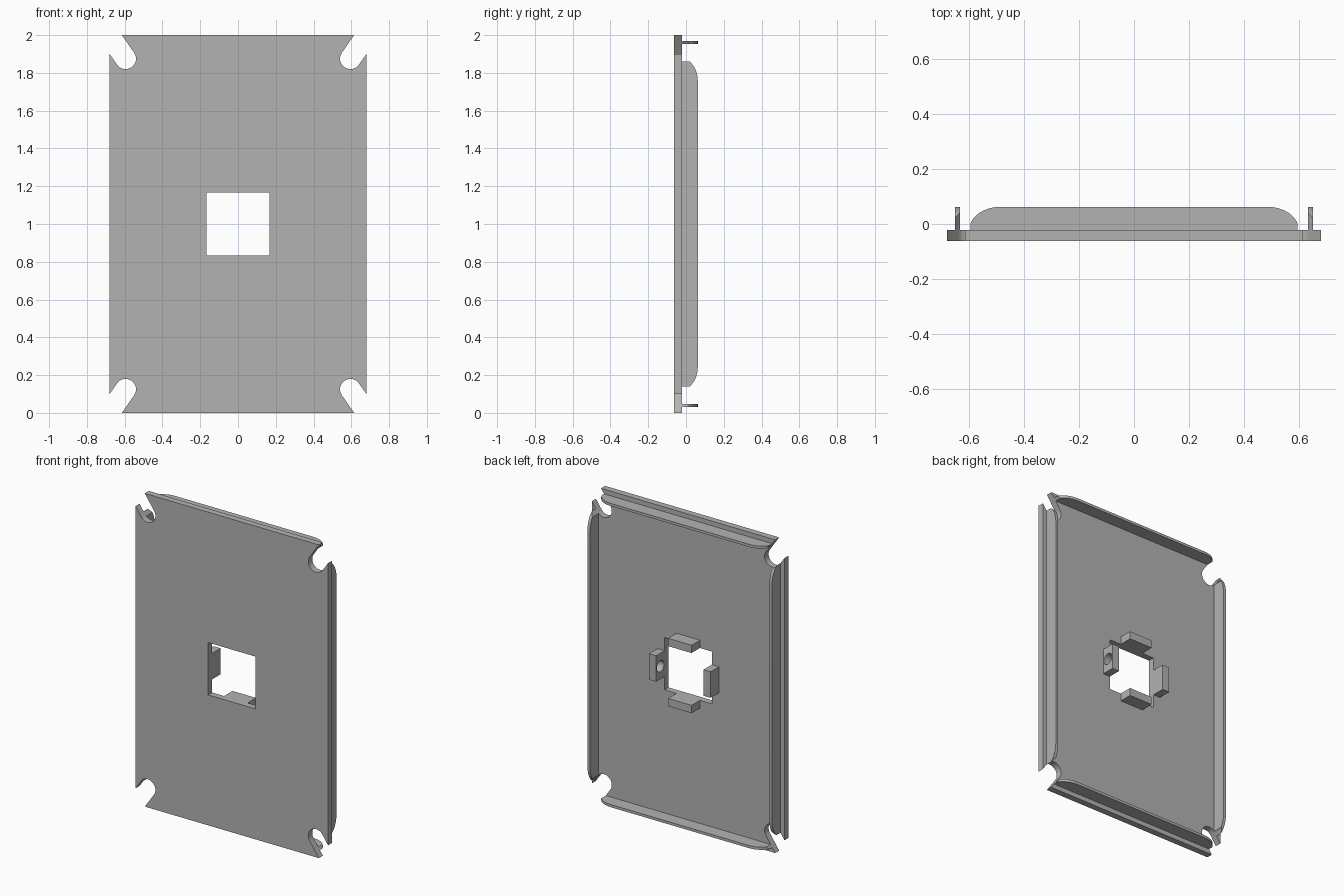
import bpy, bmesh, math
from mathutils import Vector

if "Cube" in bpy.data.objects:
    bpy.data.objects.remove(bpy.data.objects["Cube"], do_unlink=True)

grey = bpy.data.materials.new("plain grey")
grey.use_nodes = True
grey.diffuse_color = (0.45, 0.45, 0.45, 1)
grey.node_tree.nodes["Principled BSDF"].inputs["Base Color"].default_value = (0.45, 0.45, 0.45, 1)

FRONT, FACE, BACK = -0.0625, -0.022, 0.0625   # depth levels
HALF_W, HOLE, MID = 0.68, 0.167, 1.0


def prism(name, pts, place, start, end):
    """Extrude a 2D profile; place(u, v, w) gives the 3D position."""
    bm = bmesh.new()
    face = bm.faces.new([bm.verts.new(place(u, v, start)) for u, v in pts])
    move = Vector(place(0, 0, end)) - Vector(place(0, 0, start))
    extruded = bmesh.ops.extrude_face_region(bm, geom=[face])["geom"]
    bmesh.ops.translate(bm, vec=move, verts=[g for g in extruded if isinstance(g, bmesh.types.BMVert)])
    bmesh.ops.recalc_face_normals(bm, faces=bm.faces)
    mesh = bpy.data.meshes.new(name)
    bm.to_mesh(mesh)
    bm.free()
    mesh.materials.append(grey)
    obj = bpy.data.objects.new(name, mesh)
    bpy.context.collection.objects.link(obj)
    return obj


def along_y(u, v, w):
    return (u, w, v)


def along_z(u, v, w):
    return (u, v, w)


def along_x(u, v, w):
    return (w, v, u)


def box(name, x0, x1, y0, y1, z0, z1):
    return prism(name, [(x0, z0), (x1, z0), (x1, z1), (x0, z1)], along_y, y0, y1)


def arc(cx, cy, rx, ry, a0, a1, n):
    steps = [math.radians(a0 + (a1 - a0) * i / n) for i in range(n + 1)]
    return [(cx + rx * math.cos(a), cy + ry * math.sin(a)) for a in steps]


def cut(obj, cutter):
    mod = obj.modifiers.new("cut", "BOOLEAN")
    mod.operation = "DIFFERENCE"
    mod.solver = "EXACT"
    mod.object = cutter
    bpy.context.view_layer.objects.active = obj
    bpy.ops.object.modifier_apply(modifier=mod.name)


def rim_profile(half, mid, radius):
    """Long strip whose two free corners are elliptical."""
    tall = BACK - FACE
    pts = [(mid - half, FACE - 0.005), (mid + half, FACE - 0.005)]
    pts += arc(mid + half - radius, FACE, radius, tall, 0, 90, 12)
    pts += arc(mid - half + radius, FACE, radius, tall, 90, 180, 12)
    return pts


# Flat panel
panel = box("panel", -HALF_W, HALF_W, FRONT, FACE, 0, 2)
opening = box("opening_cutter", -HOLE, HOLE, -0.2, 0.2, MID - HOLE, MID + HOLE)
cut(panel, opening)
parts = [panel]

# Rounded stiffening rims along the four edges
for side, sx in (("left", 1), ("right", -1)):
    parts.append(prism(side + "_rim", rim_profile(0.875, MID, 0.12),
                       along_x, sx * 0.633, sx * 0.652))
for side, sz in (("top", 1), ("bottom", -1)):
    parts.append(prism(side + "_rim", rim_profile(0.6, 0, 0.115),
                       along_z, MID + sz * 0.953, MID + sz * 0.97))

# Slanted open slots at the corners
cutters = [opening]
tilt = math.degrees(math.atan2(0.82, 0.57))
reach = Vector((0.57, 0.82)) * 0.3
slot = arc(0.595, 0.875, 0.055, 0.055, tilt + 90, tilt + 270, 20)
slot += [tuple(Vector(slot[-1]) + reach), tuple(Vector(slot[0]) + reach)]
for sx in (1, -1):
    for sz in (1, -1):
        pts = [(sx * u, MID + sz * v) for u, v in slot]
        cutter = prism("slot_cutter", pts, along_y, -0.2, 0.2)
        cutters.append(cutter)
        for part in parts:
            if (part.name.startswith("left") and sx < 0) or (part.name.startswith("right") and sx > 0):
                continue
            if (part.name.startswith("top") and sz < 0) or (part.name.startswith("bottom") and sz > 0):
                continue
            cut(part, cutter)

# Four tabs standing around the central opening
W, T = 0.083, 0.05
y0 = FACE - 0.005
left_tab = box("left_tab", HOLE, HOLE + T, y0, BACK, MID - W, MID + W)
parts += [
    left_tab,
    box("right_tab", -HOLE - T, -HOLE, y0, BACK, MID - W, MID + W),
    box("top_tab", -W, W, y0, BACK, MID + HOLE, MID + HOLE + T),
    box("bottom_tab", -W, W, y0, BACK, MID - HOLE - T, MID - HOLE),
]

# Round hole through one tab
bore = prism("bore_cutter", arc(MID, 0.02, 0.036, 0.036, 0, 345, 23), along_x, 0.1, 0.3)
cut(left_tab, bore)
cutters.append(bore)

for cutter in cutters:
    bpy.data.objects.remove(cutter, do_unlink=True)

bpy.ops.object.select_all(action="DESELECT")
for part in parts:
    part.select_set(True)
bpy.context.view_layer.objects.active = panel
bpy.ops.object.shade_smooth_by_angle(angle=math.radians(30))
